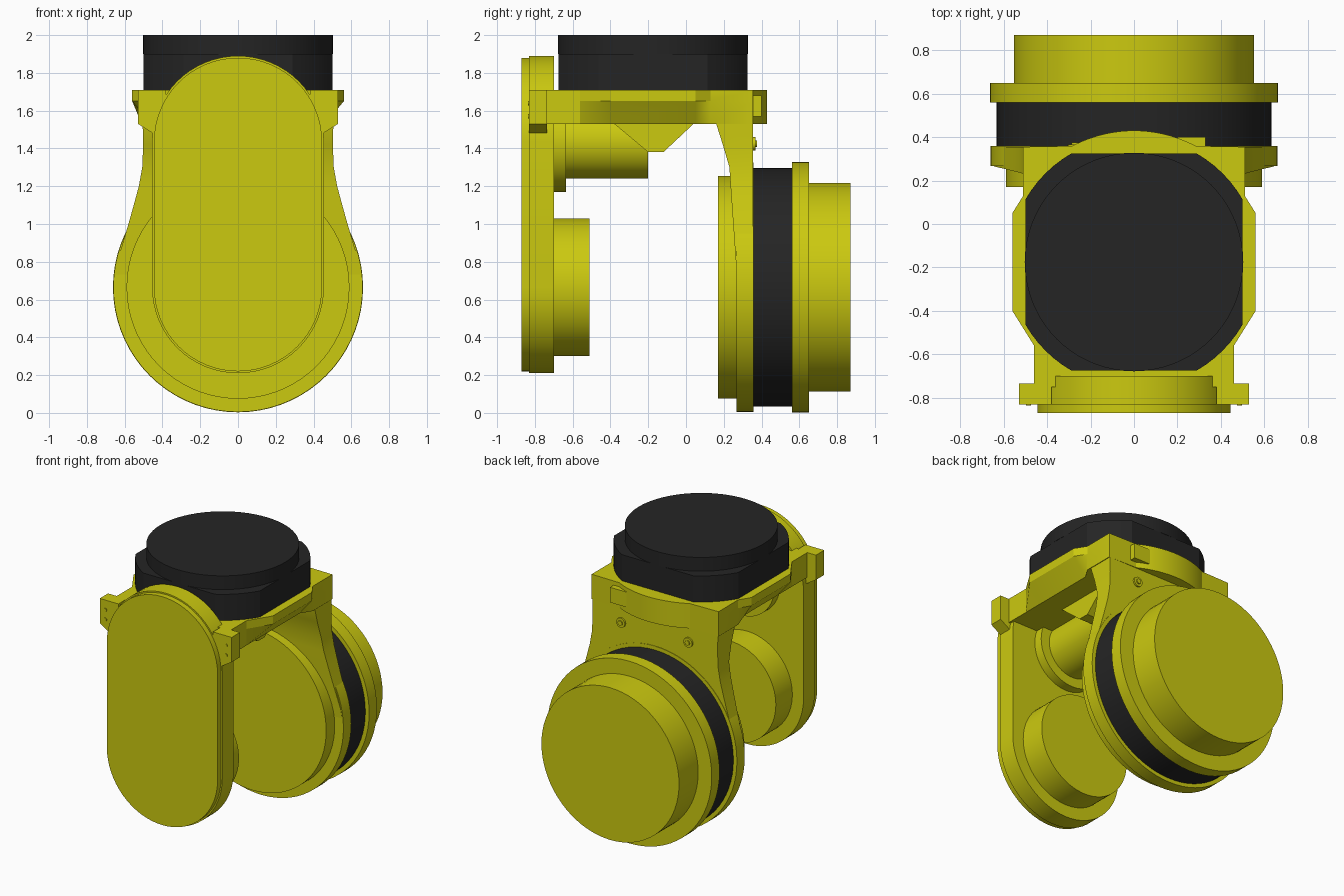
import bpy, bmesh, math

old = bpy.data.objects.get("Cube")
if old:
    bpy.data.objects.remove(old)


def make_material(name, color):
    m = bpy.data.materials.new(name)
    m.use_nodes = True
    m.diffuse_color = color
    m.node_tree.nodes["Principled BSDF"].inputs["Base Color"].default_value = color
    return m


YELLOW = make_material("yellow paint", (0.6, 0.585, 0.005, 1))
BLACK = make_material("black plastic", (0.018, 0.018, 0.018, 1))
parts = []


def loft(name, rings, mat=YELLOW):
    """Skin a closed solid through rings of matching 3D points."""
    bm = bmesh.new()
    rows = [[bm.verts.new(p) for p in ring] for ring in rings]
    n = len(rows[0])
    for a, b in zip(rows, rows[1:]):
        for i in range(n):
            j = (i + 1) % n
            bm.faces.new((a[i], a[j], b[j], b[i]))
    bm.faces.new(rows[0])
    bm.faces.new(rows[-1])
    bmesh.ops.recalc_face_normals(bm, faces=bm.faces)
    me = bpy.data.meshes.new(name)
    bm.to_mesh(me)
    bm.free()
    me.materials.append(mat)
    ob = bpy.data.objects.new(name, me)
    bpy.context.collection.objects.link(ob)
    parts.append(ob)
    return ob


def arc(r, a0, a1, n, cx=0, cy=0):
    angles = [math.radians(a0 + (a1 - a0) * i / n) for i in range(n + 1)]
    return [(cx + r * math.cos(a), cy + r * math.sin(a)) for a in angles]


def along_y(name, pts, y0, y1, mat=YELLOW):
    return loft(name, [[(x, y, z) for x, z in pts] for y in (y0, y1)], mat)


def along_z(name, pts, z0, z1, mat=YELLOW):
    return loft(name, [[(x, y, z) for x, y in pts] for z in (z0, z1)], mat)


def disc(name, y0, y1, r, z, x=0, mat=YELLOW, n=72):
    return along_y(name, arc(r, 0, 360, n, x, z)[:-1], y0, y1, mat)


def box(name, x0, x1, y0, y1, z0, z1):
    return along_z(name, [(x0, y0), (x1, y0), (x1, y1), (x0, y1)], z0, z1)


def stadium(r, low, high):
    return arc(r, 0, 180, 32, 0, high) + arc(r, 180, 360, 32, 0, low)


HUB, TOP = 0.665, 1.435
MID = -0.175

# Front cover with its stepped face, hub and upper motor
along_y("front_cover", stadium(0.455, HUB, TOP), -0.83, -0.70)
along_y("front_cover_face", stadium(0.445, HUB, TOP), -0.87, -0.83)
disc("front_hub", -0.70, -0.51, 0.365, HUB)
disc("motor_flange", -0.70, -0.635, 0.265, TOP)
disc("motor_barrel", -0.64, -0.20, 0.195, TOP)

# Ears with screws beside the cover
for side, s in (("left", 1), ("right", -1)):
    ear = [(0.38, 1.71), (0.53, 1.71), (0.53, 1.53), (0.45, 1.48), (0.38, 1.48)]
    along_y(side + "_ear", [(s * x, z) for x, z in ear], -0.83, -0.735)
    for k, z in enumerate((1.64, 1.57)):
        disc(f"{side}_ear_screw_{k + 1}", -0.836, -0.83, 0.012, z, s * 0.485, n=12)

# Top bracket: flared sides tapering inward underneath, round at the back
half = [(0.46, -0.75), (0.46, -0.56), (0.56, -0.40), (0.56, 0.05), (0.51, 0.13), (0.51, 0.355)]
back = arc(0.605, 62, 118, 20, 0, MID)
outline = half + back + [(-x, y) for x, y in reversed(half)]


def narrowed(x):
    return math.copysign(0.46, x) if abs(x) > 0.55 else x


loft("top_bracket", [
    [(narrowed(x), y, 1.53) for x, y in outline],
    [(x, y, 1.65) for x, y in outline],
    [(x, y, 1.71) for x, y in outline]])

# Wedge housing under the bracket
wedge = [(-0.38, 1.54), (-0.38, 1.53), (-0.20, 1.38), (-0.12, 1.38), (0.04, 1.53), (0.04, 1.54)]
loft("wedge_housing", [[(x, y, z) for y, z in wedge] for x in (-0.3, 0.3)])

# Rear arm flaring down to the wheel: height, half width, inner face
rows = [(1.71, 0.505, 0.15), (1.53, 0.505, 0.16), (1.42, 0.502, 0.195), (1.3, 0.507, 0.23),
        (1.2, 0.525, 0.236), (1.1, 0.552, 0.243), (1.0, 0.58, 0.25), (0.9, 0.61, 0.257),
        (0.8, 0.64, 0.264), (0.7, 0.655, 0.27)]
loft("rear_arm", [[(-w, y, z), (w, y, z), (w, 0.355, z), (-w, 0.355, z)] for z, w, y in rows])

# Rear wheel stack
disc("inner_hub", 0.17, 0.28, 0.59, HUB)
disc("arm_disc", 0.268, 0.358, 0.66, HUB)
disc("black_band", 0.358, 0.56, 0.632, HUB, mat=BLACK)
disc("outer_rim", 0.56, 0.65, 0.662, HUB)
disc("outer_cap", 0.65, 0.87, 0.553, HUB)

# Back tab and bolts
box("back_tab", 0.2, 0.33, 0.34, 0.40, 1.57, 1.68)
for side, s in (("left", 1), ("right", -1)):
    disc(side + "_bolt", 0.35, 0.367, 0.035, 1.425, s * 0.27, n=20)
    disc(side + "_bolt_head", 0.365, 0.375, 0.018, 1.425, s * 0.27, n=12)

# Black turret: square with rounded corners, round lid on top
lo, hi = math.degrees(math.acos(0.5 / 0.577)), math.degrees(math.asin(0.5 / 0.577))
block = [p for q in range(4) for p in arc(0.577, q * 90 + lo, q * 90 + hi, 6, 0, MID)]
along_z("turret_base", block, 1.70, 1.90, BLACK)
along_z("turret_lid", arc(0.503, 0, 360, 72, 0, MID)[:-1], 1.90, 2.0, BLACK)

# Smooth the round walls, keep edges sharp
bpy.ops.object.select_all(action="DESELECT")
for ob in parts:
    ob.select_set(True)
bpy.context.view_layer.objects.active = parts[0]
bpy.ops.object.shade_smooth_by_angle(angle=math.radians(25))
